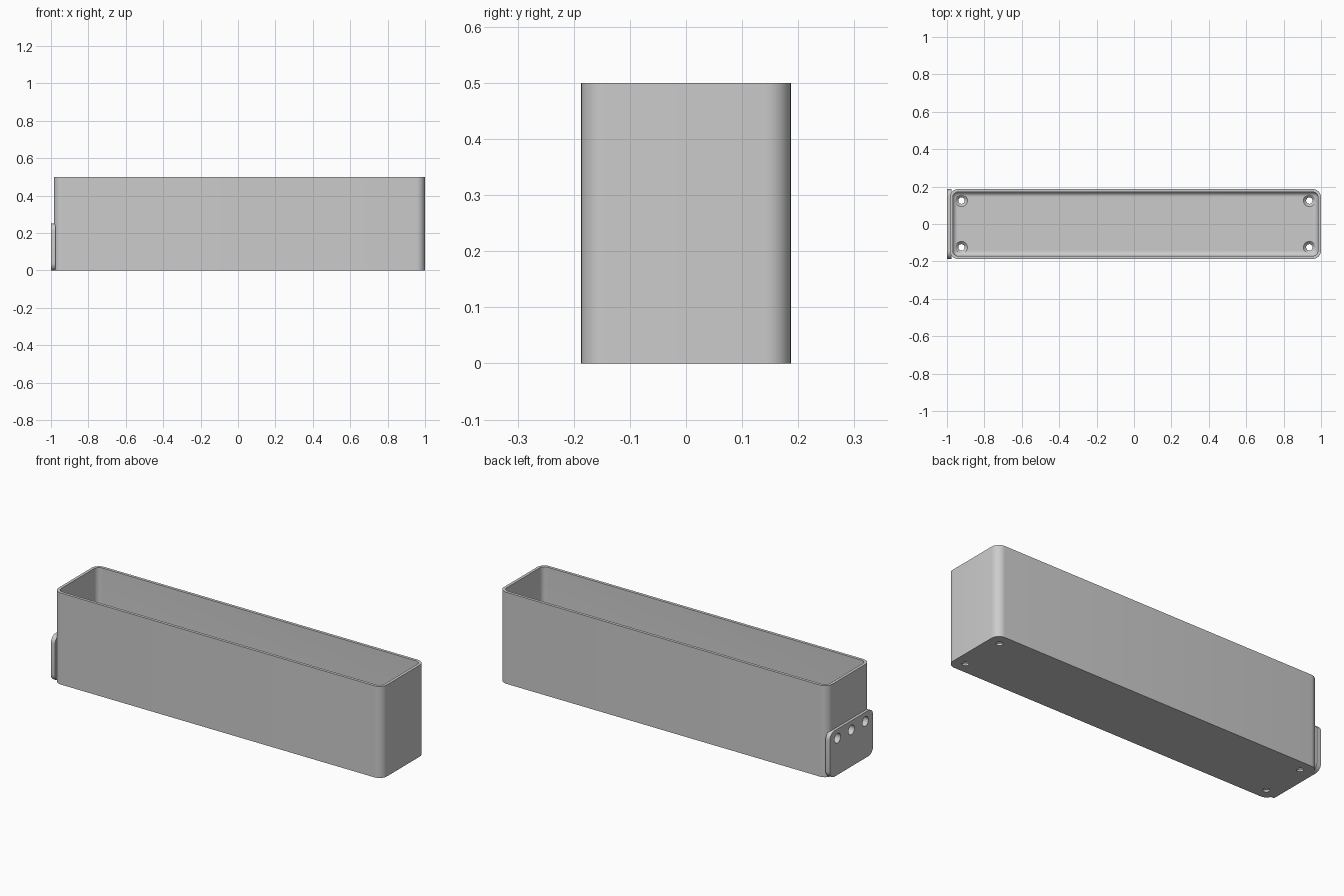
import bpy
import bmesh
from math import cos, sin, pi, radians
from mathutils import Matrix

if "Cube" in bpy.data.objects:
    bpy.data.objects.remove(bpy.data.objects["Cube"])

LENGTH, WIDTH, HEIGHT = 1.985, 0.374, 0.5
CENTRE_X = 0.0075
CORNER, WALL, FLOOR, FILLET = 0.045, 0.016, 0.025, 0.025
STEPS = 8

grey = bpy.data.materials.new("plain grey")
grey.use_nodes = True
colour = (0.6, 0.6, 0.6, 1)
grey.diffuse_color = colour
grey.node_tree.nodes["Principled BSDF"].inputs["Base Color"].default_value = colour


def rounded_rect(w, h, r):
    """Outline of a rounded rectangle, centred on the origin."""
    points = []
    for i, (sx, sy) in enumerate([(1, 1), (-1, 1), (-1, -1), (1, -1)]):
        for k in range(STEPS + 1):
            a = (i + k / STEPS) * pi / 2
            points.append((sx * (w / 2 - r) + r * cos(a),
                           sy * (h / 2 - r) + r * sin(a)))
    return points


def circle(r, n=32):
    return [(r * cos(2 * pi * k / n), r * sin(2 * pi * k / n)) for k in range(n)]


def loft(name, layers, matrix):
    """Closed solid through a stack of (outline, height) layers."""
    bm = bmesh.new()
    rings = [[bm.verts.new((x, y, z)) for x, y in outline] for outline, z in layers]
    for a, b in zip(rings, rings[1:]):
        n = len(a)
        for i in range(n):
            j = (i + 1) % n
            bm.faces.new((a[i], a[j], b[j], b[i]))
    bm.faces.new(rings[0][::-1])
    bm.faces.new(rings[-1])
    bmesh.ops.recalc_face_normals(bm, faces=bm.faces)
    bm.transform(matrix)
    mesh = bpy.data.meshes.new(name)
    bm.to_mesh(mesh)
    bm.free()
    mesh.materials.append(grey)
    ob = bpy.data.objects.new(name, mesh)
    bpy.context.collection.objects.link(ob)
    return ob


def combine(target, other, operation):
    mod = target.modifiers.new("combine", 'BOOLEAN')
    mod.operation = operation
    mod.solver = 'EXACT'
    mod.object = other
    bpy.context.view_layer.objects.active = target
    bpy.ops.object.modifier_apply(modifier=mod.name)
    bpy.data.objects.remove(other)


def inset(d):
    return rounded_rect(LENGTH - 2 * d, WIDTH - 2 * d, max(CORNER - d, 0.003))


# Open box: outer wall, rim, inner wall, then a fillet down to the floor
layers = [(inset(0), 0), (inset(0), HEIGHT), (inset(WALL), HEIGHT)]
for k in range(STEPS + 1):
    a = k / STEPS * pi / 2
    layers.append((inset(WALL + FILLET * (1 - cos(a))),
                   FLOOR + FILLET * (1 - sin(a))))
box = loft("open_box", layers, Matrix.Translation((CENTRE_X, 0, 0)))

# Mounting plate on the end, with rounded corners
turn = Matrix.Rotation(pi / 2, 4, 'Y')
outline = rounded_rect(0.25, WIDTH, 0.04)
plate = loft("end_plate", [(outline, 0), (outline, 0.025)],
             Matrix.Translation((-1, 0, 0.125)) @ turn)
combine(box, plate, 'UNION')

# Countersunk screw holes in the floor corners
for sx in (-1, 1):
    for sy in (-1, 1):
        cutter = loft("floor_hole", [(circle(0.017), -0.02), (circle(0.017), 0.010),
                                     (circle(0.032), FLOOR), (circle(0.032), 0.06)],
                      Matrix.Translation((CENTRE_X + sx * 0.93, sy * 0.125, 0)))
        combine(box, cutter, 'DIFFERENCE')

# Row of three holes along the top of the plate
for y in (-0.12, 0, 0.12):
    cutter = loft("plate_hole", [(circle(0.026), -0.05), (circle(0.026), 0.08)],
                  Matrix.Translation((-1, y, 0.2)) @ turn)
    combine(box, cutter, 'DIFFERENCE')

bpy.ops.object.select_all(action='DESELECT')
box.select_set(True)
bpy.context.view_layer.objects.active = box
bpy.ops.object.shade_smooth_by_angle(angle=radians(30))
